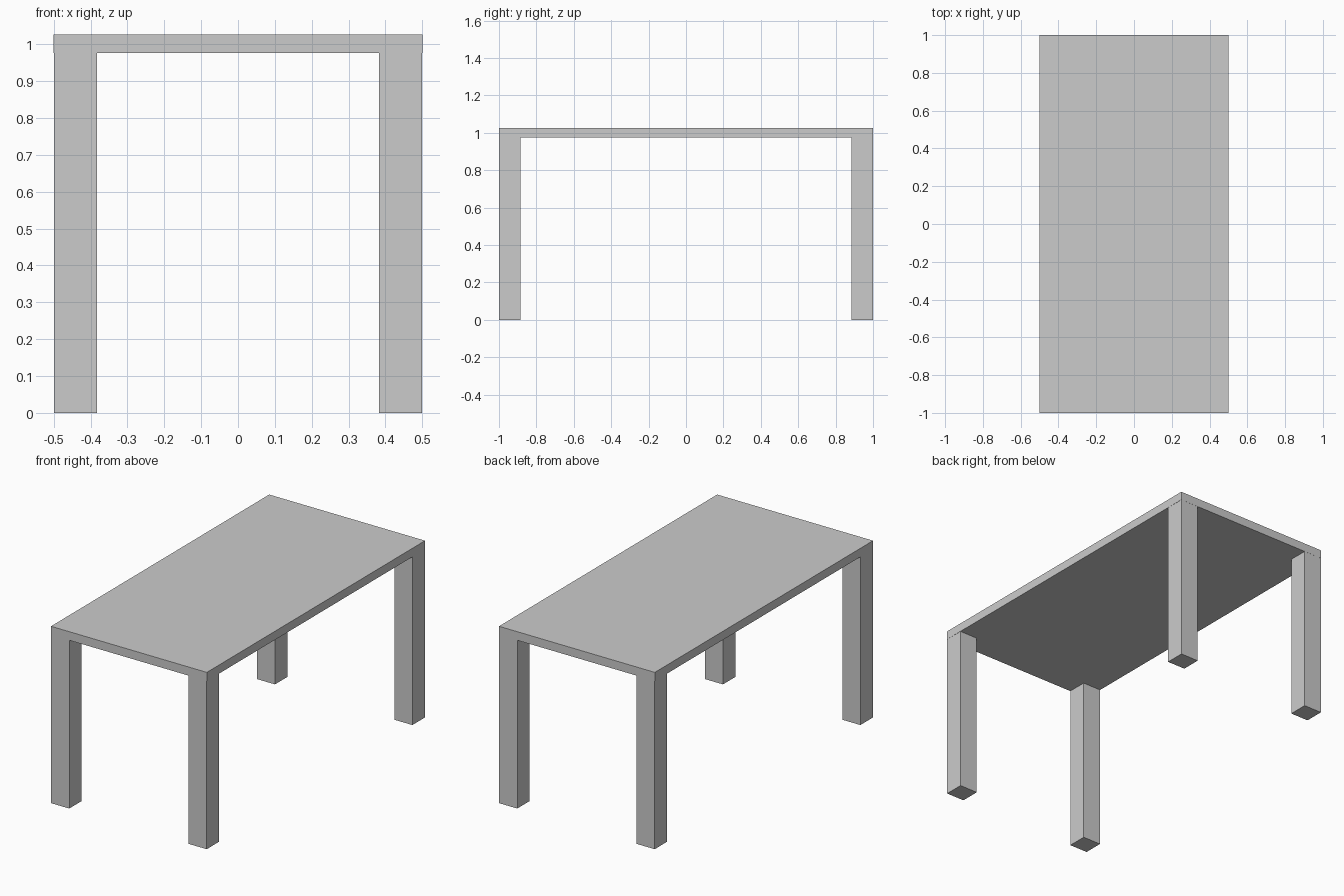
import bpy

if "Cube" in bpy.data.objects:
    bpy.data.objects.remove(bpy.data.objects["Cube"])

TOP_Z, SLAB = 1.026, 0.05
HALF_X, HALF_Y = 0.5, 1.0
LEG_X, LEG_Y = 0.116, 0.114
INSET = 0.001


def box(name, center, size):
    bpy.ops.mesh.primitive_cube_add(size=1, location=center)
    obj = bpy.context.object
    obj.name = name
    obj.scale = size
    bpy.ops.object.transform_apply(location=False, rotation=False, scale=True)
    return obj


# Flat rectangular top
box("table_top", (0, 0, TOP_Z - SLAB / 2), (2 * HALF_X, 2 * HALF_Y, SLAB))

# Four corner legs, a hair inside the edge of the top
leg_h = TOP_Z - SLAB
for side_y, y_name in ((-1, "front"), (1, "back")):
    for side_x, x_name in ((-1, "left"), (1, "right")):
        box(f"{y_name}_{x_name}_leg",
            (side_x * (HALF_X - INSET - LEG_X / 2),
             side_y * (HALF_Y - INSET / 2 - LEG_Y / 2),
             leg_h / 2),
            (LEG_X, LEG_Y, leg_h))
